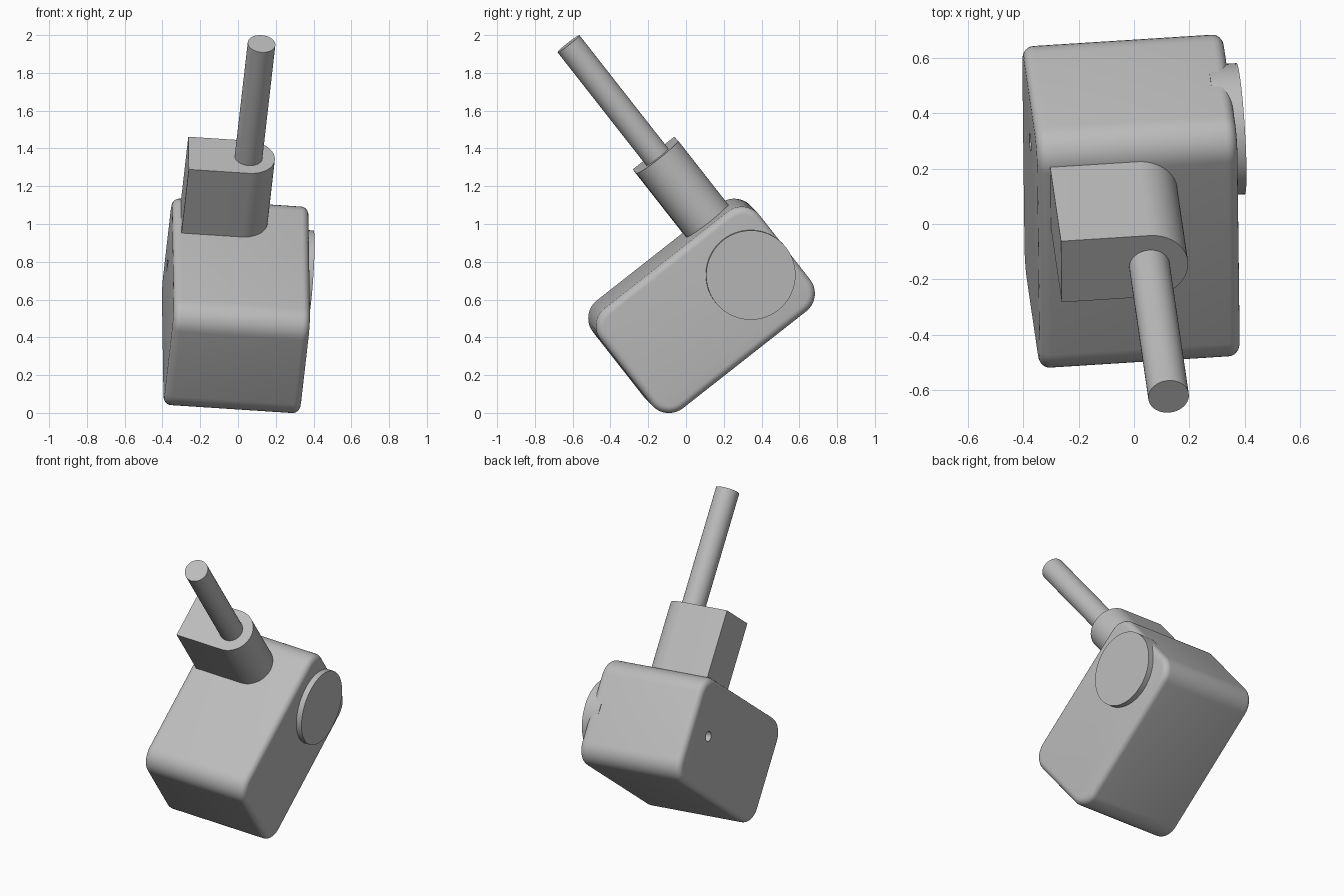
import bpy, bmesh
from math import sin, cos, pi, radians
from mathutils import Vector, Matrix

cube = bpy.data.objects.get("Cube")
if cube:
    bpy.data.objects.remove(cube, do_unlink=True)

# Single grey material
grey = bpy.data.materials.new("plain grey")
grey.use_nodes = True
COLOUR = (0.5, 0.5, 0.5, 1)
grey.diffuse_color = COLOUR
grey.node_tree.nodes["Principled BSDF"].inputs["Base Color"].default_value = COLOUR

# Tilted frame: across the housing, along the housing, along the shaft
across = Vector((0.996, 0.063, -0.065)).normalized()
shaft = Vector((0.088, -0.615, 0.784))
shaft = (shaft - across * shaft.dot(across)).normalized()
along = shaft.cross(across)
TILT = Matrix((across, along, shaft)).transposed().to_4x4()


def arc(cx, cy, r, start, end, steps):
    angles = [radians(start + (end - start) * i / steps) for i in range(steps + 1)]
    return [(cx + r * cos(a), cy + r * sin(a)) for a in angles]


def circle(cx, cy, r, steps=64):
    return arc(cx, cy, r, 0, 360, steps)[:-1]


def prism(name, profile, low, high, axis, rim=0):
    """Extrude a profile along the tilted across ('u') or shaft ('w') axis."""
    def place(p, d):
        return (d, *p) if axis == "u" else (*p, d)
    bm = bmesh.new()
    face = bm.faces.new([bm.verts.new(place(p, low)) for p in profile])
    rims = list(face.edges)
    out = bmesh.ops.extrude_face_region(bm, geom=[face], use_keep_orig=True)["geom"]
    top = [v for v in out if isinstance(v, bmesh.types.BMVert)]
    bmesh.ops.translate(bm, verts=top, vec=place((0, 0), high - low))
    rims += [e for e in out if isinstance(e, bmesh.types.BMEdge)]
    bmesh.ops.recalc_face_normals(bm, faces=bm.faces)
    if rim:
        bmesh.ops.bevel(bm, geom=rims, offset=rim, segments=6, profile=0.5,
                        affect="EDGES", clamp_overlap=True)
    mesh = bpy.data.meshes.new(name)
    bm.to_mesh(mesh)
    bm.free()
    mesh.materials.append(grey)
    obj = bpy.data.objects.new(name, mesh)
    obj.matrix_world = TILT
    bpy.context.collection.objects.link(obj)
    return obj


def activate(obj):
    bpy.ops.object.select_all(action="DESELECT")
    obj.select_set(True)
    bpy.context.view_layer.objects.active = obj


MID_U, AXIS_V, MID_W = -0.042, 0.717, 0.395

# Housing: rounded block with softened side rims
v0, v1, w0, w1, r = -0.12, 0.95, 0.055, 0.73, 0.12
outline = []
for cx, cy, start in ((v1 - r, w1 - r, 0), (v0 + r, w1 - r, 90),
                      (v0 + r, w0 + r, 180), (v1 - r, w0 + r, 270)):
    outline += arc(cx, cy, r, start, start + 90, 10)
housing = prism("housing", outline, -0.405, 0.32, "u", rim=0.04)

# Small blind hole in the side opposite the cap
cutter = prism("hole_cutter", circle(AXIS_V, MID_W, 0.032, 24), -0.6, -0.28, "u")
cutter.hide_render = True
cut = housing.modifiers.new("hole", "BOOLEAN")
cut.operation, cut.solver, cut.object = "DIFFERENCE", "EXACT", cutter
activate(housing)
bpy.ops.object.modifier_apply(modifier=cut.name)
bpy.data.objects.remove(cutter, do_unlink=True)

# Round side cap
cap = prism("side_cap", circle(AXIS_V, MID_W, 0.237), 0.25, 0.357, "u")

# Neck: square at one end, half round at the other
half = 0.14
neck_outline = [(-0.361, AXIS_V + half), (-0.361, AXIS_V - half)]
neck_outline += arc(MID_U, AXIS_V, half, -90, 90, 32)
neck = prism("neck", neck_outline, 0.6, 1.16, "w")

# Output shaft
rod = prism("shaft", circle(MID_U, AXIS_V, 0.0735, 48), 1.1, 1.925, "w")

for part in (housing, cap, neck, rod):
    activate(part)
    bpy.ops.object.shade_smooth_by_angle(angle=pi / 6)
